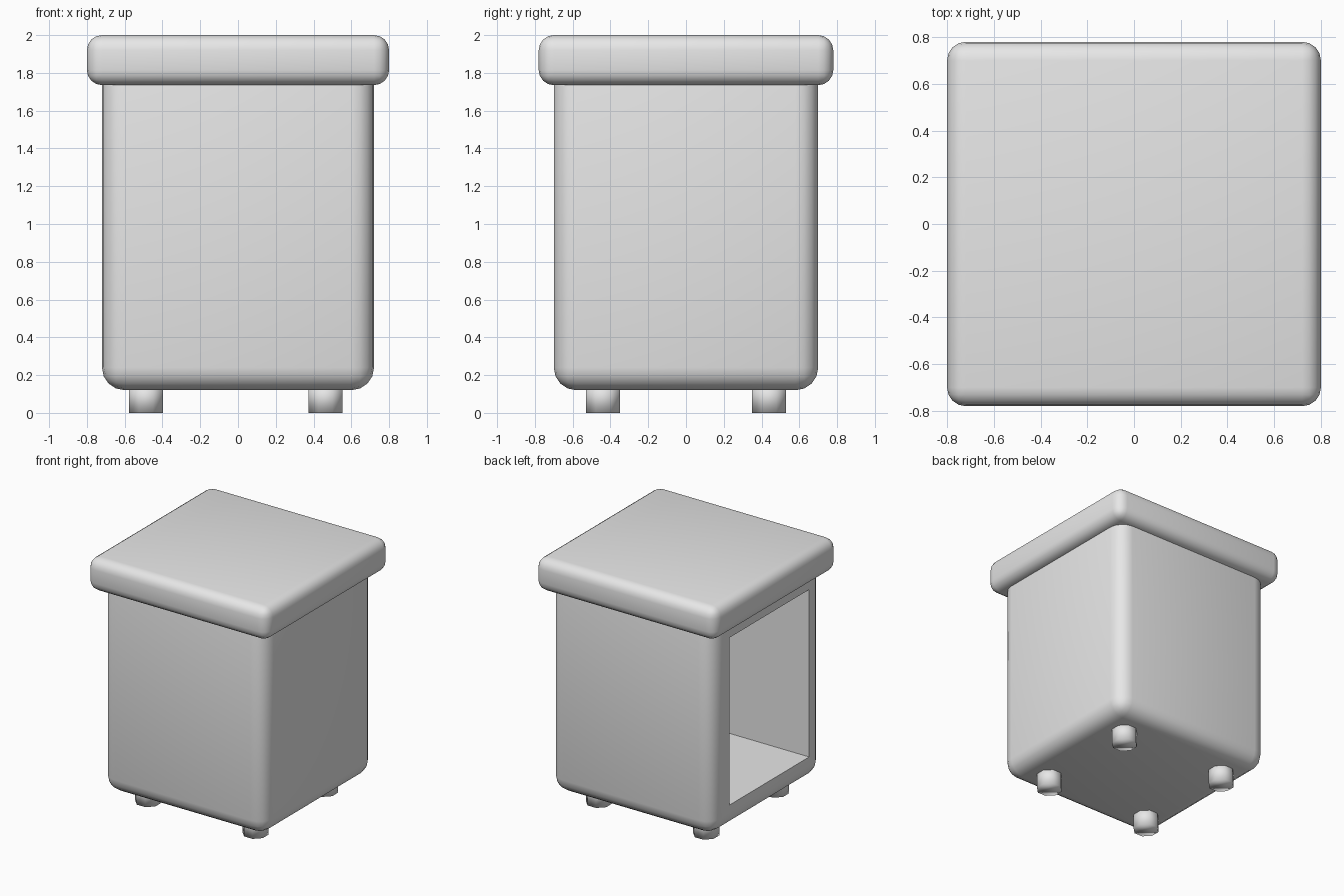
import bpy
import math
from mathutils import Vector

cube = bpy.data.objects.get("Cube")
if cube:
    bpy.data.objects.remove(cube, do_unlink=True)

# Single plain grey finish
grey = bpy.data.materials.new("plain_grey")
grey.use_nodes = True
colour = (0.8, 0.8, 0.8, 1)
grey.diffuse_color = colour
grey.node_tree.nodes["Principled BSDF"].inputs["Base Color"].default_value = colour


def box(name, low, high):
    low, high = Vector(low), Vector(high)
    bpy.ops.mesh.primitive_cube_add(size=1, location=(low + high) / 2)
    obj = bpy.context.object
    obj.name = name
    obj.scale = high - low
    bpy.ops.object.transform_apply(location=False, rotation=False, scale=True)
    obj.data.materials.append(grey)
    return obj


def round_edges(obj, width):
    bevel = obj.modifiers.new("rounded_edges", 'BEVEL')
    bevel.width = width
    bevel.segments = 4
    bevel.limit_method = 'NONE'
    bpy.context.view_layer.objects.active = obj
    bpy.ops.object.modifier_apply(modifier=bevel.name)


def smooth(obj, angle):
    bpy.ops.object.select_all(action='DESELECT')
    obj.select_set(True)
    bpy.context.view_layer.objects.active = obj
    bpy.ops.object.shade_smooth_by_angle(angle=math.radians(angle))


# Rounded cabinet body, reaching up into the lid
body = box("cabinet_body", (-0.72, -0.70, 0.12), (0.72, 0.70, 1.88))
round_edges(body, 0.12)

# Open compartment cut into the right side
cutter = box("compartment_cutter", (-1, -0.53, 0.31), (0.55, 0.48, 1.65))
cut = body.modifiers.new("compartment", 'BOOLEAN')
cut.operation = 'DIFFERENCE'
cut.solver = 'EXACT'
cut.object = cutter
bpy.context.view_layer.objects.active = body
bpy.ops.object.modifier_apply(modifier=cut.name)
bpy.data.objects.remove(cutter, do_unlink=True)
smooth(body, 40)

# Overhanging rounded lid
lid = box("lid", (-0.80, -0.78, 1.735), (0.80, 0.78, 2.0))
round_edges(lid, 0.08)
smooth(lid, 40)

# Four stubby eight-sided feet
for side, x in (("right", -0.487), ("left", 0.463)):
    for end, y in (("front", -0.44), ("back", 0.44)):
        bpy.ops.mesh.primitive_cylinder_add(
            vertices=8, radius=0.0975, depth=0.16, location=(x, y, 0.08),
            rotation=(0, 0, math.pi / 8))
        foot = bpy.context.object
        foot.name = f"{end}_{side}_foot"
        foot.data.materials.append(grey)
        bpy.ops.object.shade_smooth()
